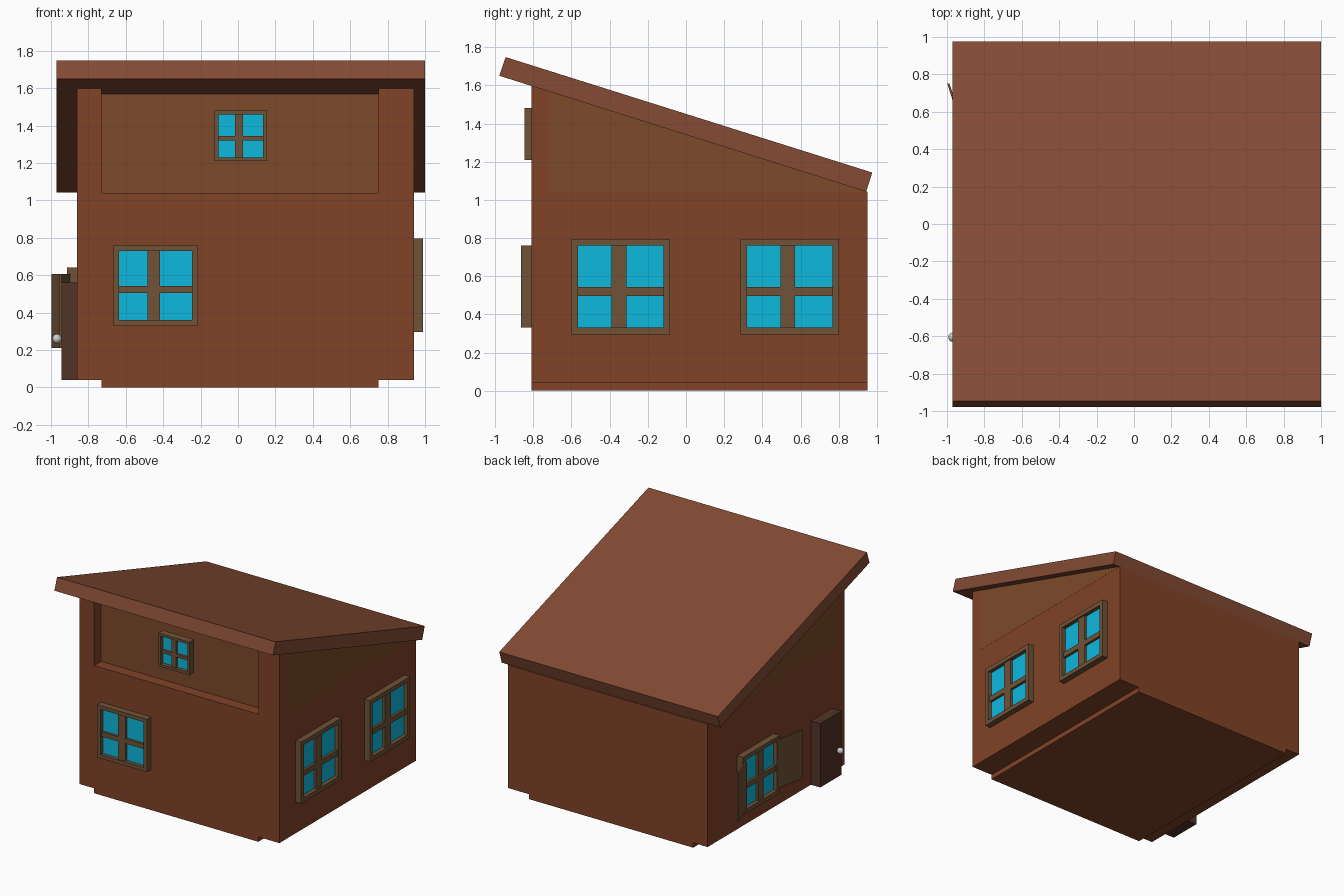
import bpy, bmesh
from mathutils import Vector

if "Cube" in bpy.data.objects:
    bpy.data.objects.remove(bpy.data.objects["Cube"])


def material(name, rgb):
    m = bpy.data.materials.new(name)
    m.diffuse_color = (*rgb, 1)
    m.use_nodes = True
    m.node_tree.nodes["Principled BSDF"].inputs["Base Color"].default_value = m.diffuse_color
    return m


WALL = material("wall_brown", (0.22, 0.055, 0.02))
PANEL = material("upper_brown", (0.205, 0.067, 0.023))
ROOF = material("roof_brown", (0.23, 0.07, 0.034))
FRAME = material("frame_brown", (0.16, 0.085, 0.038))
DOOR = material("door_brown", (0.085, 0.033, 0.022))
GLASS = material("glass_blue", (0.004, 0.48, 0.73))


def finish(name, bm, mat):
    bmesh.ops.recalc_face_normals(bm, faces=bm.faces)
    me = bpy.data.meshes.new(name)
    bm.to_mesh(me)
    bm.free()
    ob = bpy.data.objects.new(name, me)
    bpy.context.collection.objects.link(ob)
    if mat:
        me.materials.append(mat)
    return ob


def add_box(bm, lo, hi):
    vs = bmesh.ops.create_cube(bm, size=1)["verts"]
    for v in vs:
        v.co = Vector([(a + b) / 2 + c * (b - a) for a, b, c in zip(lo, hi, v.co)])


def box(name, lo, hi, mat):
    bm = bmesh.new()
    add_box(bm, lo, hi)
    return finish(name, bm, mat)


def extrude(name, pts, offset, mat):
    """Prism from a flat polygon swept along an offset."""
    bm = bmesh.new()
    face = bm.faces.new([bm.verts.new(p) for p in pts])
    res = bmesh.ops.extrude_face_region(bm, geom=[face])
    moved = [g for g in res["geom"] if isinstance(g, bmesh.types.BMVert)]
    bmesh.ops.translate(bm, verts=moved, vec=offset)
    # the start face survives, keeping the prism closed
    return finish(name, bm, mat)


def side_profile(name, pts, x0, x1, mat):
    return extrude(name, [(x0, y, z) for y, z in pts], (x1 - x0, 0, 0), mat)


def roof_under(y):
    return 1.65 - (y + 0.978) * 0.3155


# Shell: two side walls, middle block and the recessed upper storey
side = [(-0.81, 0.04), (0.95, 0.04), (0.95, roof_under(0.95)), (-0.81, roof_under(-0.81))]
side_profile("left_wall", side, -0.86, -0.73, WALL)
side_profile("right_wall", side, 0.75, 0.94, WALL)
box("lower_block", (-0.73, -0.81, 0), (0.75, 0.95, 1.04), WALL)
upper = [(-0.72, 1.04), (0.945, 1.04), (0.945, roof_under(0.945)), (-0.72, roof_under(-0.72))]
side_profile("upper_block", upper, -0.861, 0.941, PANEL)

# Sloped roof slab
side_profile("roof", [(-0.978, 1.65), (-0.945, 1.748), (0.976, 1.143), (0.944, 1.043)],
             -0.97, 1.0, ROOF)


def window(name, face, out, depth, u0, u1, z0, z1, border):
    """Window on a wall: u runs along the wall, out is the outward sign on the face axis."""
    axis, front = face
    back = front - out * depth

    def bar(bm, a0, a1, c0, c1, d):
        f = front - out * d
        lo_d, hi_d = min(f, back), max(f, back)
        if axis == "x":
            add_box(bm, (lo_d, a0, c0), (hi_d, a1, c1))
        else:
            add_box(bm, (a0, lo_d, c0), (a1, hi_d, c1))

    w, h, b = u1 - u0, z1 - z0, border
    bm = bmesh.new()
    # outer frame
    bar(bm, u0, u0 + b, z0, z1, 0)
    bar(bm, u1 - b, u1, z0, z1, 0)
    bar(bm, u0 + b, u1 - b, z0, z0 + b, 0)
    bar(bm, u0 + b, u1 - b, z1 - b, z1, 0)
    # glazing cross
    uc, zc = (u0 + u1) / 2 - 0.01, z0 + h * 0.45
    bar(bm, uc - w * 0.075, uc + w * 0.075, z0 + b, z1 - b, 0.012)
    bar(bm, u0 + b, u1 - b, zc - h * 0.045, zc + h * 0.045, 0.012)
    finish(name + "_frame", bm, FRAME)
    bm = bmesh.new()
    bar(bm, u0 + b * 0.9, u1 - b * 0.9, z0 + b * 0.9, z1 - b * 0.9, 0.032)
    finish(name + "_glass", bm, GLASS)


window("front_window", ("y", -0.865), -1, 0.06, -0.665, -0.215, 0.33, 0.76, 0.03)
window("upper_window", ("y", -0.845), -1, 0.06, -0.125, 0.155, 1.21, 1.48, 0.02)
for i, y in enumerate((-0.60, 0.285)):
    window("right_window_%d" % (i + 1), ("x", 0.99), 1, 0.055, y, y + 0.517, 0.295, 0.795, 0.035)
window("left_window", ("x", -0.915), -1, 0.06, 0.10, 0.57, 0.17, 0.64, 0.033)

# Opened shutters of the left window
for name, (xa, ya), (xb, yb) in (("rear_shutter", (-0.935, 0.55), (-0.998, 0.75)),
                                 ("front_shutter", (-0.91, 0.10), (-0.955, -0.14))):
    t = 0.012
    extrude(name, [(xa, ya, 0.21), (xb, yb, 0.21), (xb + t, yb, 0.21), (xa + t, ya, 0.21)],
            (0, 0, 0.395), FRAME)

# Door and knob
box("door", (-0.945, -0.65, 0.04), (-0.85, -0.38, 0.56), DOOR)
bpy.ops.mesh.primitive_uv_sphere_add(segments=24, ring_count=12, radius=0.025,
                                     location=(-0.968, -0.605, 0.26))
bpy.context.object.name = "door_knob"
bpy.ops.object.shade_smooth()
